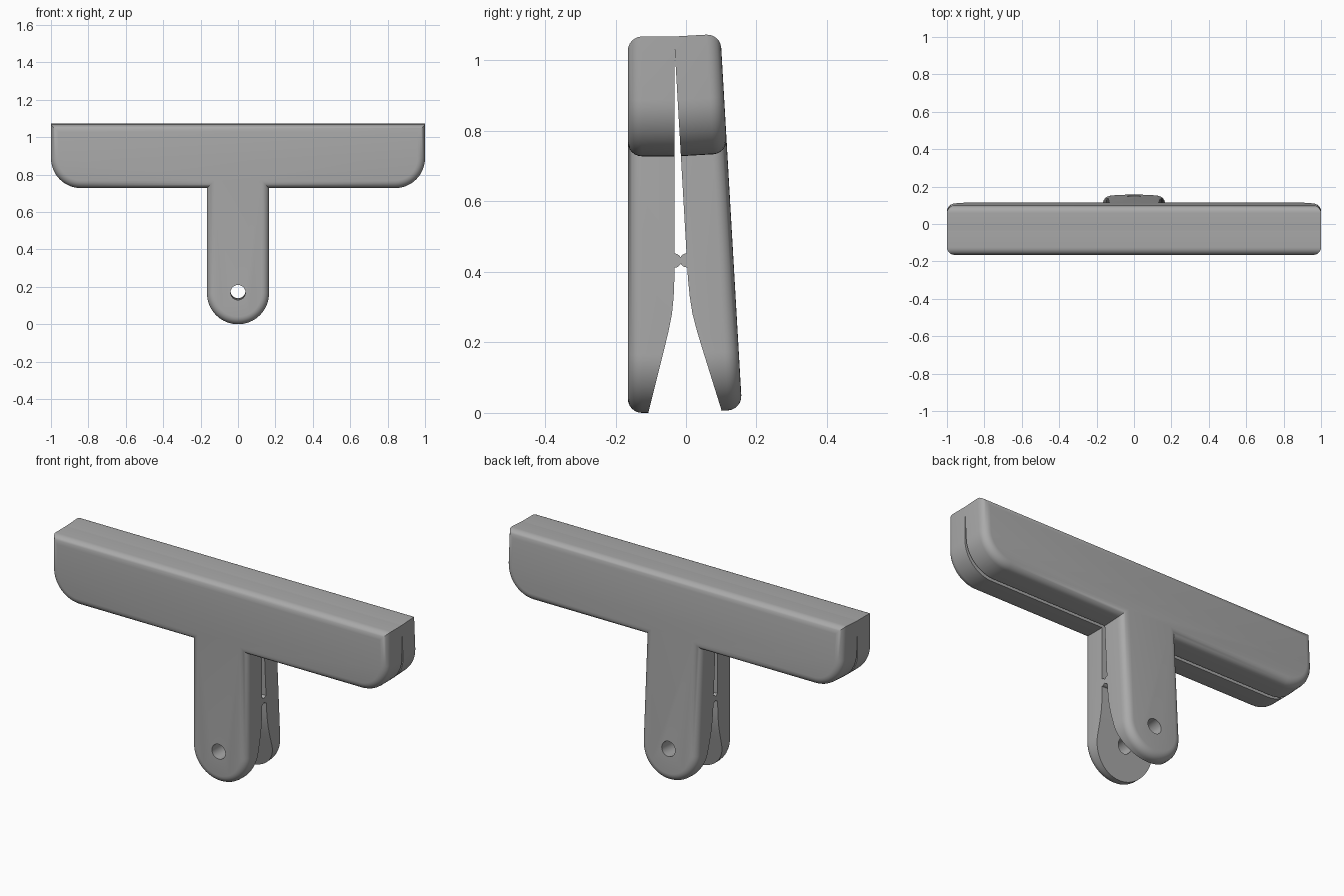
import bpy
import bmesh
from math import cos, sin, pi, radians
from mathutils import Matrix, Vector

default = bpy.data.objects.get("Cube")
if default:
    bpy.data.objects.remove(default)

TOP, BAR_Z, STEM, DEPTH = 1.068, 0.728, 0.166, 0.132
FILLET, SEAM_Y, HINGE_Z, TILT = 0.04, -0.033, 1.05, radians(3.3)

grey = bpy.data.materials.new("plain grey")
grey.use_nodes = True
colour = (0.4, 0.4, 0.4, 1)
grey.diffuse_color = colour
grey.node_tree.nodes["Principled BSDF"].inputs["Base Color"].default_value = colour


def arc(cx, cz, r, start, end, n):
    angles = [radians(start + (end - start) * i / n) for i in range(n + 1)]
    return [(cx + r * cos(a), cz + r * sin(a)) for a in angles]


def prism(points, vector):
    """Closed solid from a planar loop; returns bmesh and the first face."""
    bm = bmesh.new()
    base = bm.faces.new([bm.verts.new(p) for p in points])
    moved = bmesh.ops.extrude_face_region(bm, geom=[base], use_keep_orig=True)
    verts = [g for g in moved["geom"] if isinstance(g, bmesh.types.BMVert)]
    bmesh.ops.translate(bm, verts=verts, vec=vector)
    bmesh.ops.recalc_face_normals(bm, faces=bm.faces)
    return bm, base


def make_object(name, bm):
    mesh = bpy.data.meshes.new(name)
    bm.to_mesh(mesh)
    bm.free()
    obj = bpy.data.objects.new(name, mesh)
    bpy.context.collection.objects.link(obj)
    return obj


def cylinder(name, radius, length, rotation, location):
    bm = bmesh.new()
    bmesh.ops.create_cone(bm, cap_ends=True, segments=32, radius1=radius, radius2=radius,
                          depth=length, matrix=Matrix.Translation(location) @ rotation)
    return make_object(name, bm)


def select(obj):
    bpy.ops.object.select_all(action="DESELECT")
    bpy.context.view_layer.objects.active = obj
    obj.select_set(True)


def cut(obj, cutter):
    cutter.hide_render = True
    mod = obj.modifiers.new("cut", "BOOLEAN")
    mod.operation, mod.solver, mod.object = "DIFFERENCE", "EXACT", cutter
    select(obj)
    bpy.ops.object.modifier_apply(modifier=mod.name)
    bpy.data.objects.remove(cutter)


def build_half(name, place, mirrored):
    # T-shaped outline with rounded bar ends and rounded handle tip
    r = 0.16
    right = ([(1, TOP)] + arc(1 - r, BAR_Z + r, r, 0, -90, 12)
             + [(STEM, BAR_Z)] + arc(0, STEM, STEM, 0, -90, 16))
    outline = right + [(-x, z) for x, z in reversed(right[:-1])]
    bm, outer = prism([(x, -DEPTH, z) for x, z in outline], (0, DEPTH, 0))
    bmesh.ops.bevel(bm, geom=list(outer.edges), offset=FILLET, offset_type="OFFSET",
                    segments=6, profile=0.5, affect="EDGES")
    half = make_object(name, bm)

    # flared inner side of the handle
    flare = [(0, 0.38), (-0.002, 0.33), (-0.007, 0.28), (-0.017, 0.23),
             (-0.029, 0.18), (-0.0765, -0.01), (0.1, -0.01), (0.1, 0.38)]
    bm, _ = prism([(-0.4, y, z) for y, z in flare], (0.8, 0, 0))
    cut(half, make_object("flare_cutter", bm))

    # hanging hole
    cut(half, cylinder("hole_cutter", 0.04, 0.6, Matrix.Rotation(pi / 2, 4, "X"),
                       Vector((0, 0, 0.17))))

    # pivot ridge across the inner face
    ridge = cylinder(name + "_ridge", 0.02, 2 * STEM, Matrix.Rotation(pi / 2, 4, "Y"),
                     Vector((0, 0, 0.432)))

    for obj in (half, ridge):
        obj.data.transform(place)
        if mirrored:
            obj.data.flip_normals()
        obj.data.materials.clear()
        obj.data.materials.append(grey)
        select(obj)
        bpy.ops.object.shade_smooth_by_angle(angle=radians(35))


# upright front half, and its mirror image tilted open about the top hinge
build_half("front_half", Matrix.Translation((0, SEAM_Y, 0)), False)
build_half("back_half", Matrix.Translation((0, SEAM_Y, HINGE_Z)) @ Matrix.Rotation(TILT, 4, "X")
           @ Matrix.Translation((0, 0, -HINGE_Z)) @ Matrix.Scale(-1, 4, (0, 1, 0)), True)
